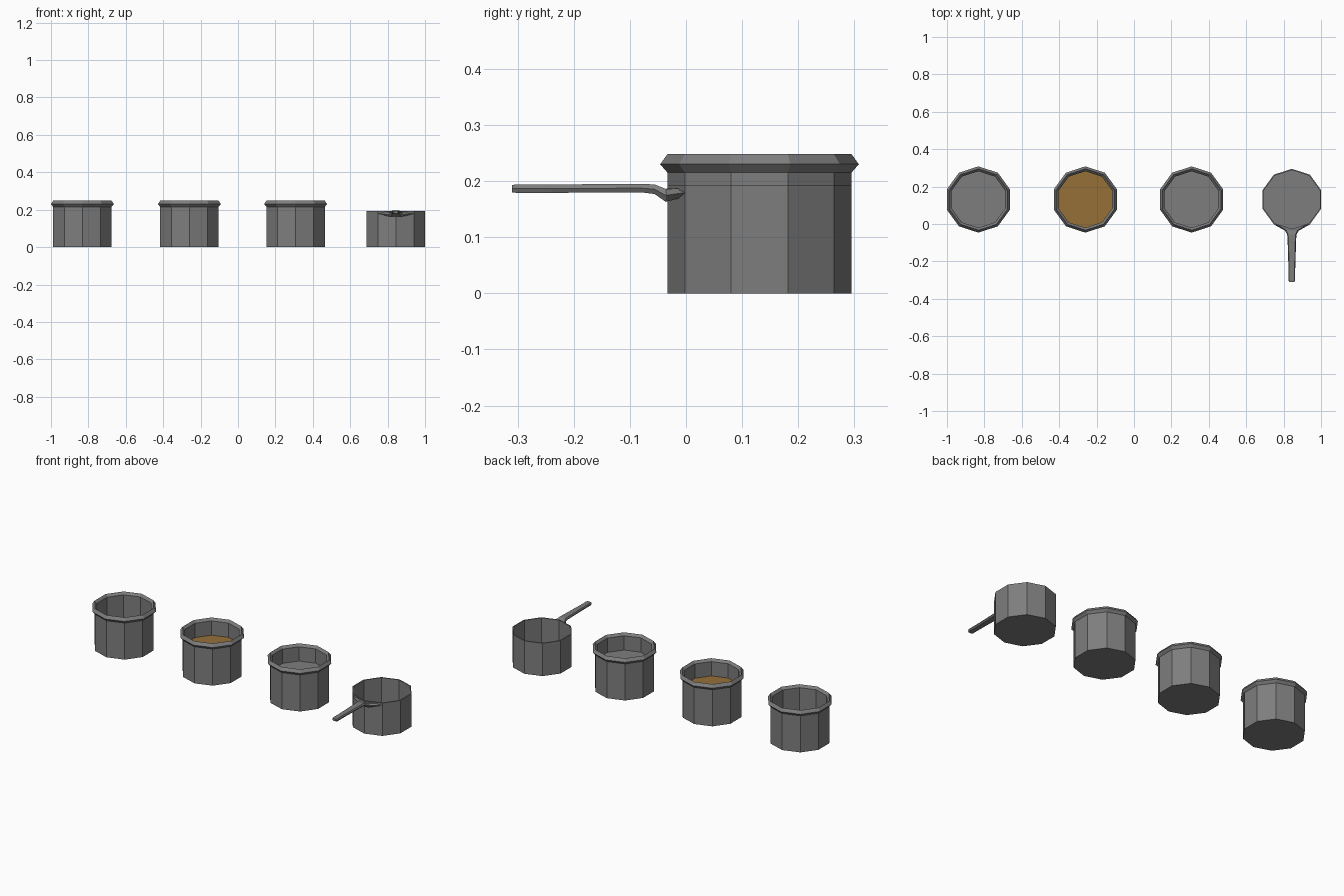
import bpy, math

if "Cube" in bpy.data.objects:
    bpy.data.objects.remove(bpy.data.objects["Cube"])

N, CY = 10, 0.131
METAL = bpy.data.materials.new("dark_metal")
METAL.diffuse_color = (0.207, 0.207, 0.207, 1)
METAL.use_nodes = True
METAL.node_tree.nodes["Principled BSDF"].inputs["Base Color"].default_value = METAL.diffuse_color
BROTH = bpy.data.materials.new("brown_stew")
BROTH.diffuse_color = (0.30, 0.16, 0.04, 1)
BROTH.use_nodes = True
BROTH.node_tree.nodes["Principled BSDF"].inputs["Base Color"].default_value = BROTH.diffuse_color


def make(name, verts, faces, mat=METAL):
    me = bpy.data.meshes.new(name)
    me.from_pydata(verts, [], faces)
    me.materials.append(mat)
    ob = bpy.data.objects.new(name, me)
    bpy.context.collection.objects.link(ob)
    return ob


def ring(cx, r, z):
    return [(cx + r * math.sin(2 * math.pi * i / N),
             CY - r * math.cos(2 * math.pi * i / N), z) for i in range(N)]


def lathe(name, cx, profile):
    # ten-sided vessel: outer bottom, wall, rim, inner wall, inner floor
    verts = [v for r, z in profile for v in ring(cx, r, z)]
    faces = [list(range(N))[::-1]]
    for k in range(len(profile) - 1):
        for i in range(N):
            j = (i + 1) % N
            faces.append((k * N + i, k * N + j, (k + 1) * N + j, (k + 1) * N + i))
    last = (len(profile) - 1) * N
    faces.append(list(range(last, last + N)))
    return make(name, verts, faces)


# three rimmed pots
POT = [(0.164, 0), (0.164, 0.215), (0.177, 0.23), (0.164, 0.248),
       (0.151, 0.234), (0.151, 0.012)]
for name, cx in (("empty_pot", -0.832), ("stew_pot", -0.26), ("water_pot", 0.308)):
    lathe(name, cx, POT)

# liquid surfaces
make("stew", ring(-0.26, 0.151, 0.15), [range(N)], BROTH)
make("water", ring(0.308, 0.151, 0.15), [range(N)])

# rimless saucepan
PX = 0.844
lathe("saucepan", PX, [(0.164, 0), (0.164, 0.193), (0.157, 0.193), (0.157, 0.01)])

# saucepan handle with six-sided section: y, half width, bottom z, top z
SECTIONS = [(-0.002, 0.097, 0.172, 0.187), (-0.036, 0.036, 0.163, 0.186),
            (-0.056, 0.025, 0.177, 0.194), (-0.08, 0.023, 0.180, 0.195),
            (-0.24, 0.018, 0.179, 0.194), (-0.302, 0.018, 0.179, 0.194),
            (-0.31, 0.012, 0.180, 0.193)]
verts, faces = [], []
for y, w, b, t in SECTIONS:
    m, n = (b + t) / 2, w * 0.8
    verts += [(PX - n, y, b), (PX + n, y, b), (PX + w, y, m),
              (PX + n, y, t), (PX - n, y, t), (PX - w, y, m)]
for k in range(len(SECTIONS) - 1):
    for i in range(6):
        j = (i + 1) % 6
        faces.append((6 * k + j, 6 * k + i, 6 * k + 6 + i, 6 * k + 6 + j))
e = len(verts)
faces.append(tuple(range(e - 1, e - 7, -1)))
# notch the bracket so that it follows the pan's front edge
verts += [(PX, -0.031, 0.187), (PX, -0.031, 0.170)]
faces[0] = (1, e + 1, 0, 6, 7)
faces[3] = (4, e, 3, 9, 10)
faces += [(0, e + 1, e, 4, 5), (e + 1, 1, 2, 3, e)]
make("saucepan_handle", verts, faces)
